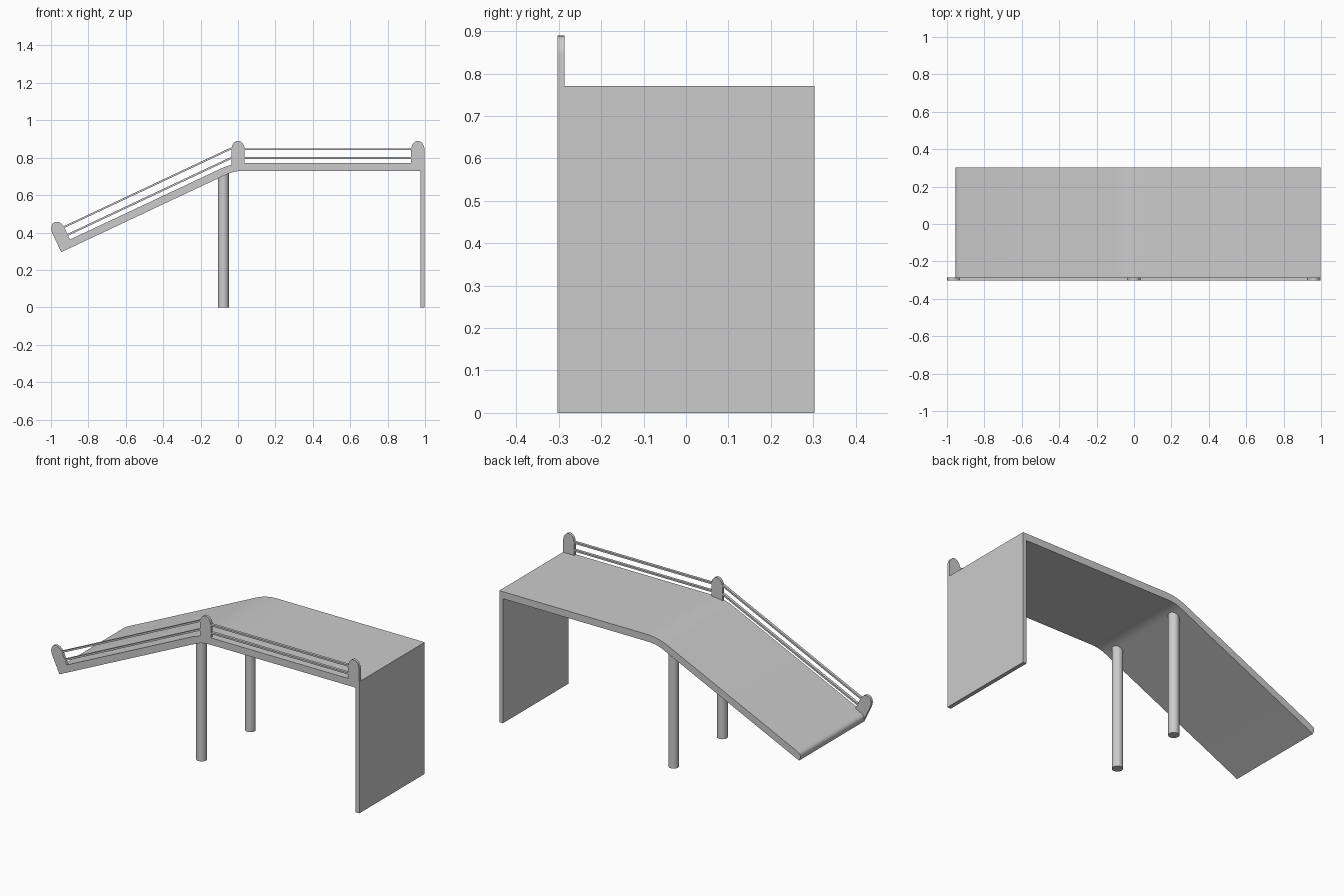
import bpy
import bmesh
from math import radians, sin, cos, tan, pi
from mathutils import Vector

cube = bpy.data.objects.get("Cube")
if cube:
    bpy.data.objects.remove(cube, do_unlink=True)

grey = bpy.data.materials.new("light grey")
grey.use_nodes = True
colour = (0.6, 0.6, 0.6, 1)
grey.diffuse_color = colour
grey.node_tree.nodes["Principled BSDF"].inputs["Base Color"].default_value = colour

SLOPE = radians(25.2)
HALF = 0.303            # half the deck width
THICK = 0.041           # deck thickness
RAIL_BACK = -0.287      # inner face of the railing
LOW = Vector((-0.945, 0.295))
BEND = Vector((-0.02, 0.73))
END = 0.998


def finish(name, bm, smooth=True):
    bmesh.ops.recalc_face_normals(bm, faces=bm.faces)
    mesh = bpy.data.meshes.new(name)
    bm.to_mesh(mesh)
    bm.free()
    mesh.materials.append(grey)
    obj = bpy.data.objects.new(name, mesh)
    bpy.context.collection.objects.link(obj)
    if smooth:
        bpy.ops.object.select_all(action='DESELECT')
        obj.select_set(True)
        bpy.context.view_layer.objects.active = obj
        bpy.ops.object.shade_smooth_by_angle(angle=radians(30))
    return obj


def extrude_profile(name, points, y0, y1, smooth=True):
    """Extrude an x-z outline from y0 to y1."""
    bm = bmesh.new()
    face = bm.faces.new([bm.verts.new((p[0], y0, p[1])) for p in points])
    new = bmesh.ops.extrude_face_region(bm, geom=[face])["geom"]
    verts = [v for v in new if isinstance(v, bmesh.types.BMVert)]
    bmesh.ops.translate(bm, verts=verts, vec=(0, y1 - y0, 0))
    return finish(name, bm, smooth)


def fillet(before, corner, after, size, steps=8):
    """Round a corner of an outline."""
    a = corner + (before - corner).normalized() * size
    b = corner + (after - corner).normalized() * size
    return [a * (1 - t) ** 2 + corner * 2 * t * (1 - t) + b * t * t
            for t in (i / steps for i in range(steps + 1))]


def along(origin, angle, s, h):
    """Point at distance s along a sloping line and h square above it."""
    return origin + Vector((s * cos(angle) - h * sin(angle),
                            s * sin(angle) + h * cos(angle)))


# Deck: a sloping and a level stretch joined by a soft bend
top_low = along(LOW, SLOPE, 0, THICK)
top_bend = BEND + Vector((-THICK * tan(SLOPE / 2), THICK))
right_low = Vector((END, BEND.y))
right_top = Vector((END, top_bend.y))
outline = [LOW] + fillet(LOW, BEND, right_low, 0.05)
outline += [right_low, right_top]
outline += fillet(right_top, top_bend, top_low, 0.07)
outline += fillet(top_bend, top_low, LOW, 0.03)
extrude_profile("deck", outline, -HALF, HALF)

# End wall
wall = [(0.975, 0), (END, 0), (END, 0.75), (0.975, 0.75)]
extrude_profile("end_wall", wall, -HALF, HALF, False)


# Railing posts with rounded heads
def post(name, origin, angle, width=0.071, shoulder=0.112, head=0.048):
    pts = [along(origin, angle, 0, 0), along(origin, angle, width, 0)]
    for i in range(13):
        a = pi * i / 12
        pts.append(along(origin, angle, width / 2 * (1 + cos(a)),
                         shoulder + head * sin(a)))
    extrude_profile(name, pts, -HALF, RAIL_BACK)


post("low_post", LOW, SLOPE)
post("middle_post", Vector((-0.035, BEND.y)), 0)
post("end_post", Vector((0.926, BEND.y)), 0)


# Railing bars, two on each stretch
def bar(name, origin, angle, start, stop, height, size=0.01):
    pts = [along(origin, angle, s, height + h)
           for s, h in ((start, -size / 2), (stop, -size / 2),
                        (stop, size / 2), (start, size / 2))]
    extrude_profile(name, pts, -HALF, RAIL_BACK, False)


run = (BEND - LOW).length
for label, height in (("lower", 0.069), ("upper", 0.115)):
    bar(label + "_slope_bar", LOW, SLOPE, 0.06, run + 0.04, height)
    bar(label + "_level_bar", BEND, 0, 0.03, 0.96, height)

# Round pillars under the bend
for label, y in (("front", -0.225), ("back", 0.225)):
    bm = bmesh.new()
    bmesh.ops.create_cone(bm, cap_ends=True, segments=32, radius1=0.029,
                          radius2=0.029, depth=0.715)
    bmesh.ops.translate(bm, verts=bm.verts, vec=(-0.078, y, 0.3575))
    finish(label + "_pillar", bm)
